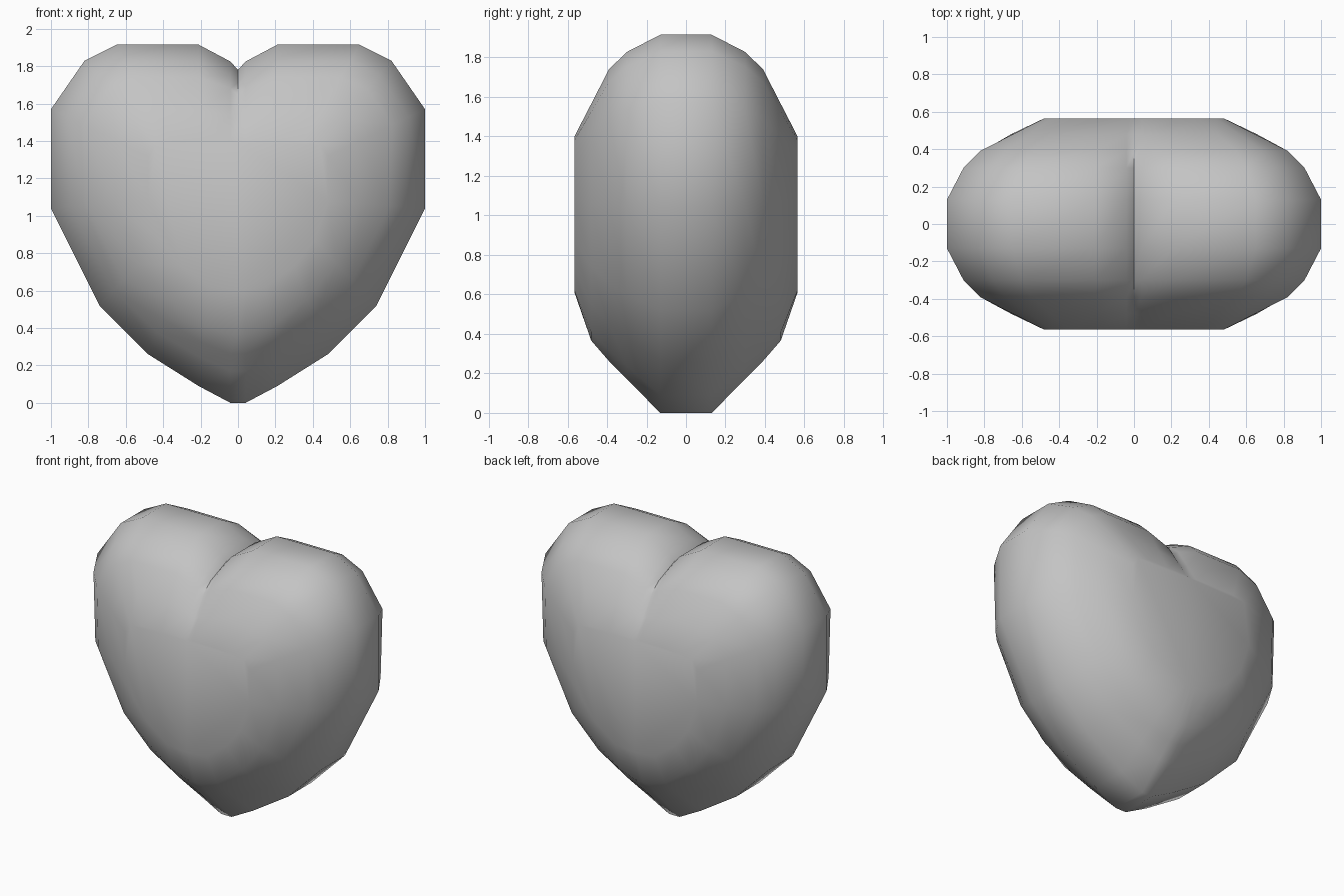
import bpy, bmesh, math

cube = bpy.data.objects.get("Cube")
if cube:
    bpy.data.objects.remove(cube, do_unlink=True)

grey = bpy.data.materials.new("plain grey")
grey.use_nodes = True
grey.diffuse_color = (0.55, 0.55, 0.55, 1)
grey.node_tree.nodes["Principled BSDF"].inputs["Base Color"].default_value = (0.55, 0.55, 0.55, 1)

# Half outlines (x, z) from the cleft round to the tip: widest rim and flat face
RIM = [(0, 1.78), (0.04, 1.825), (0.21, 1.915), (0.65, 1.915), (0.82, 1.83), (1, 1.57),
       (1, 1.04), (0.74, 0.52), (0.48, 0.26), (0.21, 0.09), (0.04, 0), (0, 0)]
FACE = [(0, 1.39), (0.04, 1.4), (0.2, 1.4), (0.35, 1.4), (0.44, 1.38), (0.48, 1.32),
        (0.48, 1.08), (0.41, 0.87), (0.3, 0.73), (0.15, 0.62), (0.04, 0.61), (0, 0.61)]
# Depth of each layer, with its blend from rim to face for the lobes and for the tip
LAYERS = [(0.13, 0, 0), (0.3, 0.17, 0.28), (0.39, 0.34, 0.43), (0.48, 0.68, 0.6), (0.565, 1, 1)]


def heart_loop(bm, y, lobe, tip):
    half = []
    for i, (a, b) in enumerate(zip(RIM, FACE)):
        w = min(max((i - 5) / 4, 0), 1)
        t = lobe + (tip - lobe) * w
        half.append((a[0] + (b[0] - a[0]) * t, a[1] + (b[1] - a[1]) * t))
    full = half + [(-x, z) for x, z in half[-2:0:-1]]
    return [bm.verts.new((x, y, z)) for x, z in full]


# Loft the layers from front to back and close both faces
bm = bmesh.new()
loops = [heart_loop(bm, -y, a, b) for y, a, b in reversed(LAYERS)]
loops += [heart_loop(bm, y, a, b) for y, a, b in LAYERS]
for p, q in zip(loops, loops[1:]):
    n = len(p)
    for i in range(n):
        j = (i + 1) % n
        bm.faces.new((p[i], p[j], q[j], q[i]))
bm.faces.new(loops[0])
bm.faces.new(loops[-1])
bmesh.ops.recalc_face_normals(bm, faces=bm.faces)

mesh = bpy.data.meshes.new("heart_body")
bm.to_mesh(mesh)
bm.free()
mesh.materials.append(grey)
heart = bpy.data.objects.new("heart_body", mesh)
bpy.context.collection.objects.link(heart)

# Soft shading, keeping the cleft crisp
bpy.context.view_layer.objects.active = heart
heart.select_set(True)
bpy.ops.object.shade_smooth_by_angle(angle=math.radians(60))
